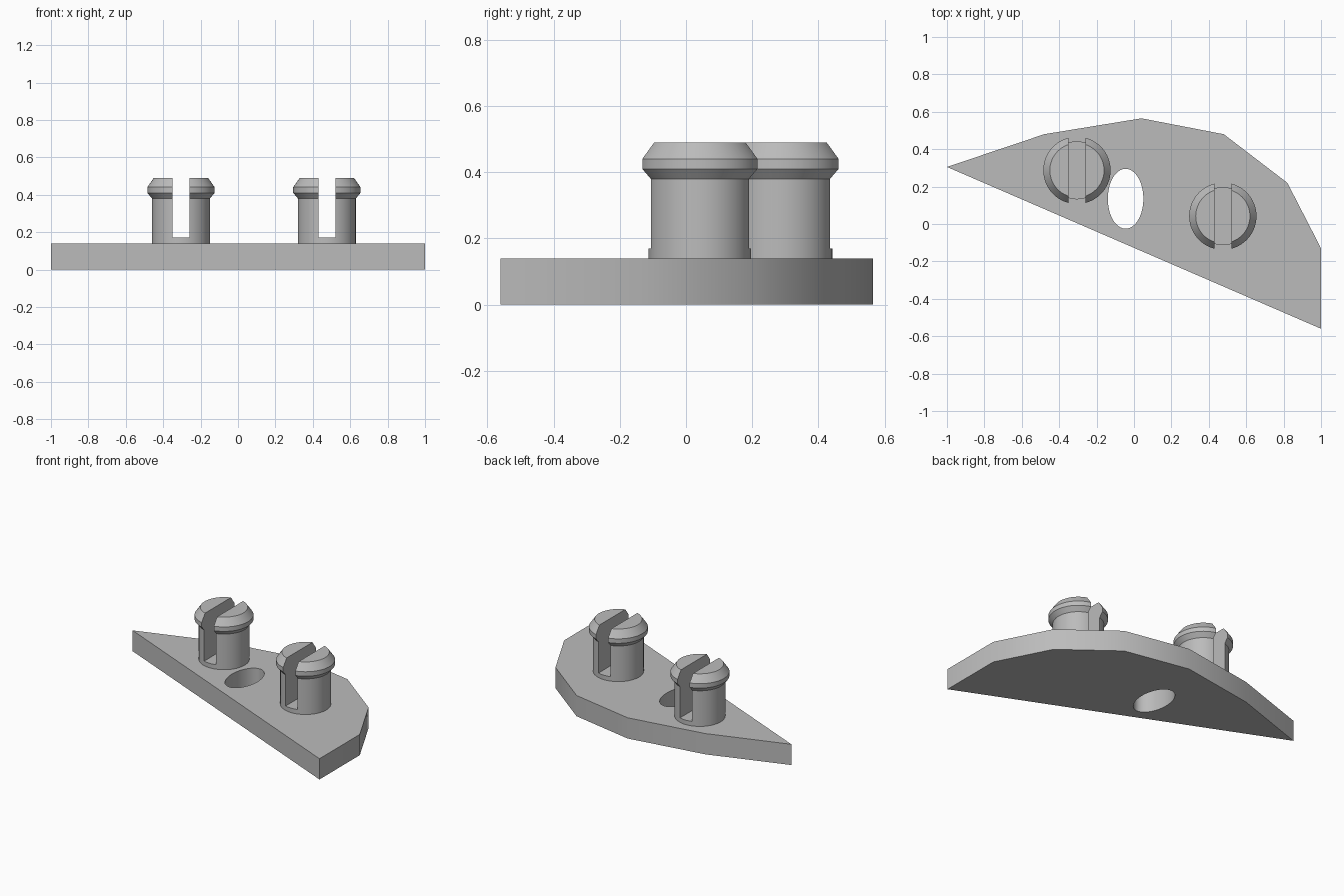
import bpy
import bmesh
from math import radians

if "Cube" in bpy.data.objects:
    bpy.data.objects.remove(bpy.data.objects["Cube"])

grey = bpy.data.materials.new("plain grey")
grey.use_nodes = True
colour = (0.5, 0.5, 0.5, 1)
grey.diffuse_color = colour
grey.node_tree.nodes["Principled BSDF"].inputs["Base Color"].default_value = colour


def add_object(name, bm):
    bmesh.ops.recalc_face_normals(bm, faces=bm.faces)
    mesh = bpy.data.meshes.new(name)
    bm.to_mesh(mesh)
    bm.free()
    mesh.materials.append(grey)
    obj = bpy.data.objects.new(name, mesh)
    bpy.context.collection.objects.link(obj)
    return obj


def select_only(obj):
    bpy.ops.object.select_all(action="DESELECT")
    obj.select_set(True)
    bpy.context.view_layer.objects.active = obj


def cut(obj, cutter):
    """Subtract the cutter, then discard it."""
    mod = obj.modifiers.new("cut", "BOOLEAN")
    mod.operation = "DIFFERENCE"
    mod.solver = "EXACT"
    mod.object = cutter
    select_only(obj)
    bpy.ops.object.modifier_apply(modifier=mod.name)
    bpy.data.objects.remove(cutter)


def smooth(obj):
    select_only(obj)
    bpy.ops.object.shade_smooth_by_angle(angle=radians(30))


# Base plate: faceted outline, extruded upwards
PLATE_TOP = 0.14
outline = [(-1, 0.305), (1, -0.56), (1, -0.13), (0.82, 0.22),
           (0.48, 0.48), (0.04, 0.565), (-0.48, 0.48)]
bm = bmesh.new()
base = bm.faces.new([bm.verts.new((x, y, 0)) for x, y in outline])
top = bmesh.ops.extrude_face_region(bm, geom=[base])["geom"]
bmesh.ops.translate(bm, vec=(0, 0, PLATE_TOP),
                    verts=[v for v in top if isinstance(v, bmesh.types.BMVert)])
plate = add_object("base_plate", bm)

# Oval hole through the plate
bm = bmesh.new()
bmesh.ops.create_cone(bm, cap_ends=True, segments=64, radius1=1, radius2=1, depth=1)
bmesh.ops.scale(bm, vec=(0.095, 0.16, 1), verts=bm.verts)
bmesh.ops.translate(bm, vec=(-0.045, 0.135, 0), verts=bm.verts)
cut(plate, add_object("hole_cutter", bm))
smooth(plate)


# Split clip pins: turned profile with a slot from front to back
PROFILE = [(0, 0.13), (0.155, 0.13), (0.155, 0.38), (0.18, 0.41),
           (0.18, 0.44), (0.145, 0.49), (0, 0.49)]
SLOT_WIDTH, SLOT_FLOOR = 0.09, 0.17


def make_pin(name, x, y):
    bm = bmesh.new()
    verts = [bm.verts.new((r, 0, z)) for r, z in PROFILE]
    edges = [bm.edges.new(pair) for pair in zip(verts, verts[1:])]
    bmesh.ops.spin(bm, geom=verts + edges, cent=(0, 0, 0), axis=(0, 0, 1),
                   angle=radians(360), steps=64)
    bmesh.ops.remove_doubles(bm, verts=bm.verts, dist=0.0001)
    pin = add_object(name, bm)

    bm = bmesh.new()
    bmesh.ops.create_cube(bm, size=1)
    bmesh.ops.scale(bm, vec=(SLOT_WIDTH, 1, 1), verts=bm.verts)
    bmesh.ops.translate(bm, vec=(0, 0, SLOT_FLOOR + 0.5), verts=bm.verts)
    cut(pin, add_object("slot_cutter", bm))
    pin.location = (x, y, 0)
    smooth(pin)


make_pin("right_clip_pin", -0.305, 0.287)
make_pin("left_clip_pin", 0.475, 0.042)
